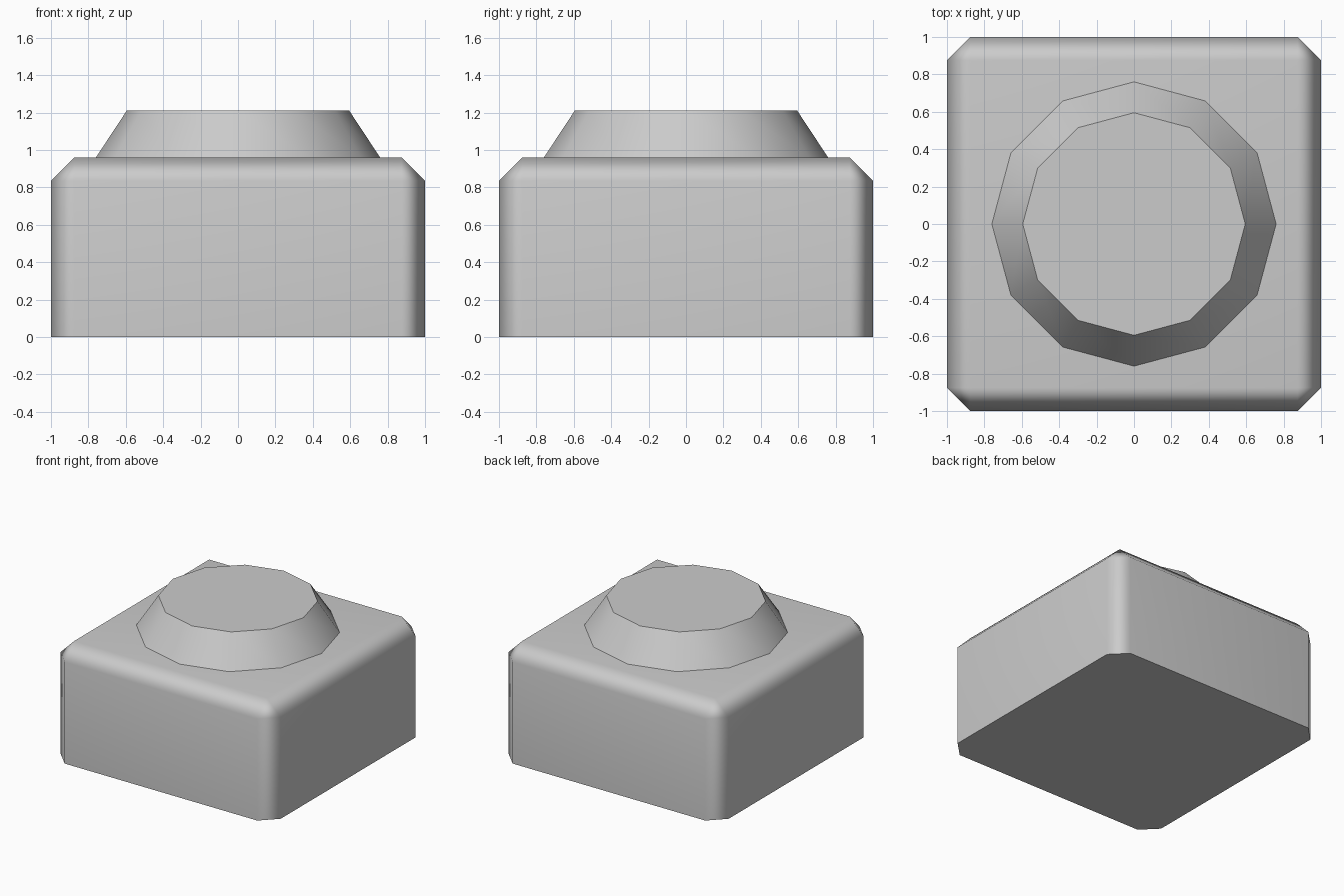
import bpy
import bmesh

cube = bpy.data.objects.get("Cube")
if cube:
    bpy.data.objects.remove(cube, do_unlink=True)

WIDTH, HEIGHT, CHAMFER = 2.0, 0.96, 0.125
TOP = 1.21

grey = bpy.data.materials.new("plain grey")
grey.use_nodes = True
colour = (0.6, 0.6, 0.6, 1)
grey.diffuse_color = colour
grey.node_tree.nodes["Principled BSDF"].inputs["Base Color"].default_value = colour


def finish(obj, name):
    """Name, colour and smooth a part, keeping its broad faces flat."""
    obj.name = obj.data.name = name
    obj.data.materials.append(grey)
    bpy.ops.object.select_all(action="DESELECT")
    obj.select_set(True)
    bpy.context.view_layer.objects.active = obj
    bpy.ops.object.shade_smooth_by_angle(angle=0.87)
    weighted = obj.modifiers.new("Weighted normals", "WEIGHTED_NORMAL")
    weighted.keep_sharp = True


# Base block: chamfered on the top and upright edges, square underneath
bpy.ops.mesh.primitive_cube_add(size=1, location=(0, 0, HEIGHT / 2))
block = bpy.context.object
block.scale = (WIDTH, WIDTH, HEIGHT)
bpy.ops.object.transform_apply(location=True, scale=True)
bm = bmesh.new()
bm.from_mesh(block.data)
edges = [e for e in bm.edges if any(v.co.z > HEIGHT / 2 for v in e.verts)]
bmesh.ops.bevel(bm, geom=edges, offset=CHAMFER, segments=1,
                affect="EDGES", clamp_overlap=True)
bm.to_mesh(block.data)
bm.free()
finish(block, "base_block")

# Round stud: twelve-sided tapered plug on the block
bpy.ops.mesh.primitive_cone_add(vertices=12, radius1=0.76, radius2=0.595,
                                depth=TOP - HEIGHT,
                                location=(0, 0, (TOP + HEIGHT) / 2))
finish(bpy.context.object, "top_stud")
